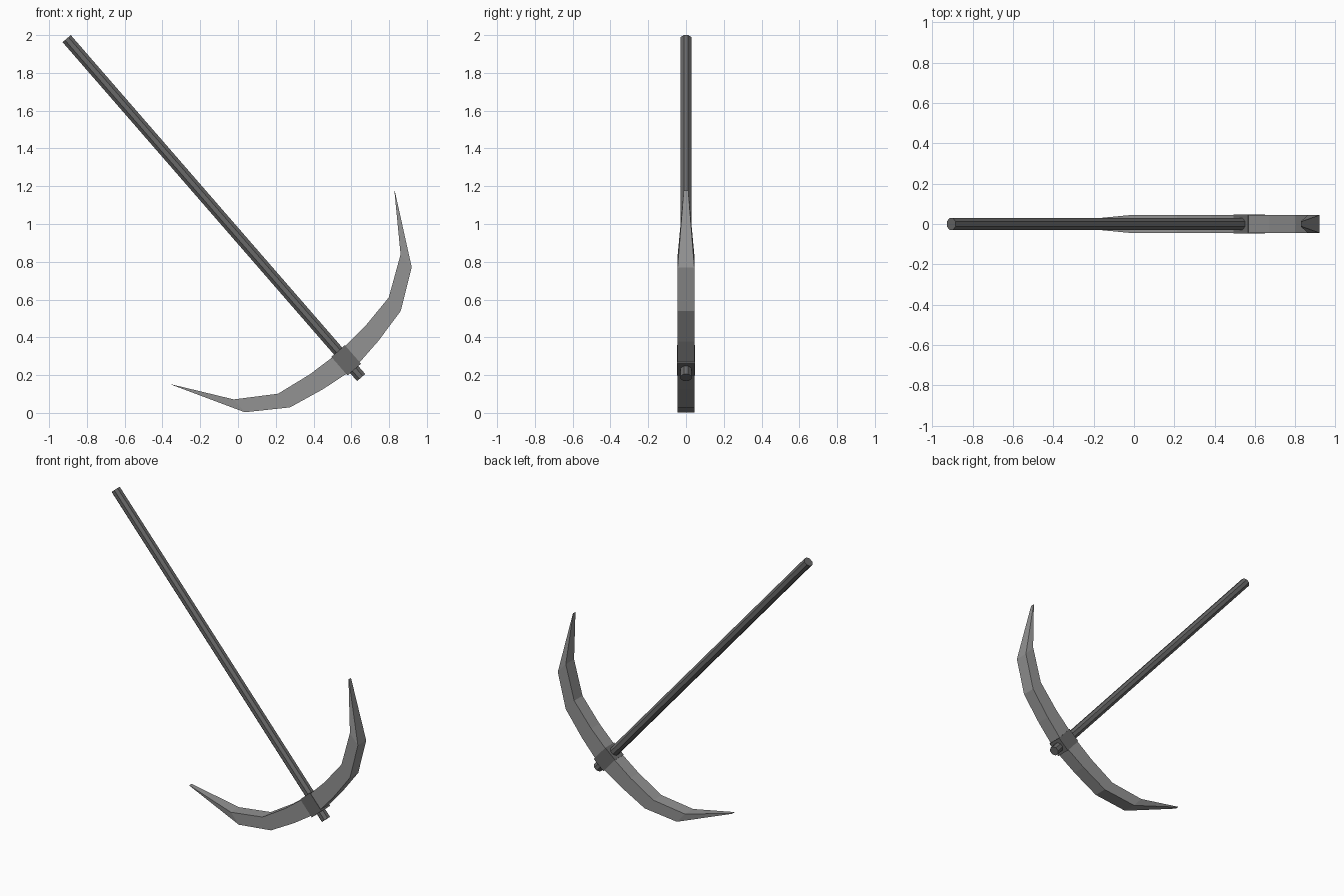
import bpy, bmesh, math
from mathutils import Matrix, Vector

if "Cube" in bpy.data.objects:
    bpy.data.objects.remove(bpy.data.objects["Cube"])

# Local tool frame: u across the head, v up the handle, both in the XZ plane
U = Vector((0.755, 0, 0.656)).normalized()
V = Vector((-U.z, 0, U.x))
ORIGIN = Vector((0.652, 0, 0.187))


def place(u, y, v):
    return ORIGIN + U * u + V * v + Vector((0, y, 0))


def material(name, value):
    m = bpy.data.materials.new(name)
    m.diffuse_color = (value, value, value, 1)
    m.use_nodes = True
    m.node_tree.nodes["Principled BSDF"].inputs["Base Color"].default_value = m.diffuse_color
    return m


def finish(bm, name, mat):
    bmesh.ops.recalc_face_normals(bm, faces=bm.faces)
    mesh = bpy.data.meshes.new(name)
    bm.to_mesh(mesh)
    bm.free()
    mesh.materials.append(mat)
    obj = bpy.data.objects.new(name, mesh)
    bpy.context.collection.objects.link(obj)
    return obj


steel = material("grey steel", 0.29)
dark = material("dark grey", 0.14)

# Curved head: rings of (u, outer v, inner v, half thickness), mirrored over the handle
half = [(0.193, 0.086, 0.191, 0.044), (0.388, 0.128, 0.224, 0.044),
        (0.585, 0.265, 0.355, 0.044), (0.782, 0.628, 0.632, 0.012)]
rings = [(-u, a, b, t) for u, a, b, t in reversed(half)]
rings += [(0.0, 0.060, 0.178, 0.044)] + half
bm = bmesh.new()
loops = []
for u, a, b, t in rings:
    corners = [(-t, a), (t, a), (t, b), (-t, b)]
    loops.append([bm.verts.new(place(u, y, v)) for y, v in corners])
for p, q in zip(loops, loops[1:]):
    for i in range(4):
        j = (i + 1) % 4
        bm.faces.new((p[i], p[j], q[j], q[i]))
bm.faces.new(loops[0])
bm.faces.new(loops[-1])
finish(bm, "pick_head", steel)

# Collar where the handle passes through the head
bm = bmesh.new()
bmesh.ops.create_cube(bm, size=1)
for vert in bm.verts:
    x, y, z = vert.co
    vert.co = place(x * 0.095, y * 0.093, 0.121 + z * 0.13)
finish(bm, "collar", dark)

# Straight eight-sided handle
LENGTH = 2.377
bm = bmesh.new()
bmesh.ops.create_cone(bm, cap_ends=True, segments=8, radius1=0.031, radius2=0.031,
                      depth=LENGTH, matrix=Matrix.Rotation(math.pi / 8, 4, 'Z'))
for vert in bm.verts:
    x, y, z = vert.co
    vert.co = place(x, y, z + LENGTH / 2)
finish(bm, "handle", dark)
